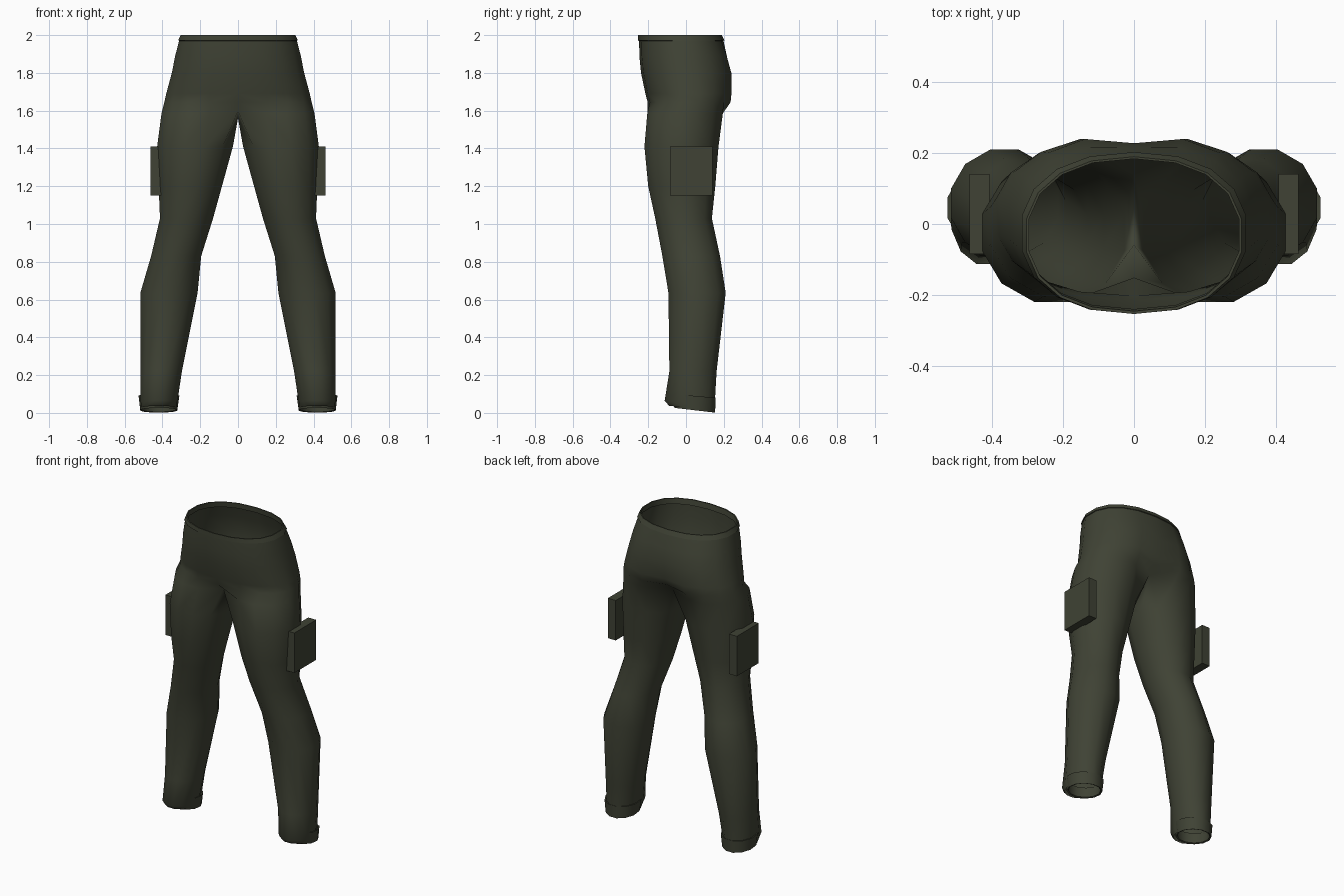
import bpy, bmesh
from math import sin, cos, radians, copysign

if "Cube" in bpy.data.objects:
    bpy.data.objects.remove(bpy.data.objects["Cube"])

mat = bpy.data.materials.new("olive_cloth")
mat.diffuse_color = (0.05, 0.055, 0.035, 1)
mat.use_nodes = True
mat.node_tree.nodes["Principled BSDF"].inputs["Base Color"].default_value = mat.diffuse_color


def spow(v, p):
    return copysign(abs(v) ** p, v)


def half_arc(z, w, yf, yb, cleft=0.0, p=0.88):
    """Ten points from front centre, round the outer side, to back centre."""
    pts = []
    for i in range(10):
        a = radians(-90 + 20 * i)
        x = 0 if i in (0, 9) else w * spow(cos(a), p)
        y = (yf + yb) / 2 + (yb - yf) / 2 * spow(sin(a), p)
        pts.append([x, y - (cleft if i == 9 else 0), z])
    return pts


def ring(z, xi, xo, yf, yb, tilt=0.0):
    """Twelve points; the first ten line up with half_arc, the last two are inseam."""
    k = 1 / cos(radians(15))
    pts = []
    for i in range(12):
        a = radians(-135 + 30 * i)
        pts.append([(xi + xo) / 2 + (xo - xi) / 2 * cos(a) * k,
                    (yf + yb) / 2 + (yb - yf) / 2 * sin(a) * k,
                    z - tilt * sin(a)])
    return pts


def finish(name, bm, smooth=True):
    bmesh.ops.recalc_face_normals(bm, faces=bm.faces)
    me = bpy.data.meshes.new(name)
    bm.to_mesh(me)
    bm.free()
    ob = bpy.data.objects.new(name, me)
    bpy.context.collection.objects.link(ob)
    me.materials.append(mat)
    if smooth:
        bpy.ops.object.select_all(action='DESELECT')
        ob.select_set(True)
        bpy.context.view_layer.objects.active = ob
        bpy.ops.object.shade_smooth_by_angle(angle=radians(50))
    m = ob.modifiers.new("mirror", 'MIRROR')
    m.use_clip = True
    m.merge_threshold = 0.0005
    return ob


def loft(name, rows, wrap=False):
    """Skin consecutive rows; 12-point rows are closed rings, 10-point rows open arcs."""
    bm = bmesh.new()
    vr = [[bm.verts.new(p) for p in r] for r in rows]
    pairs = list(zip(vr, vr[1:])) + ([(vr[-1], vr[0])] if wrap else [])
    for a, b in pairs:
        n = min(len(a), len(b))
        for i in range(n if n == 12 else n - 1):
            j = (i + 1) % n
            bm.faces.new((a[i], b[i], b[j], a[j]))
    return finish(name, bm)


# Seat and legs in one skin: hip arcs, a crotch ring, then leg rings
hips = [half_arc(*r) for r in [
    (1.975, 0.315, -0.248, 0.197, 0.0),
    (1.89, 0.337, -0.247, 0.228, 0.012),
    (1.80, 0.355, -0.238, 0.253, 0.025),
    (1.69, 0.385, -0.215, 0.253, 0.035),
    (1.645, 0.395, -0.203, 0.248, 0.05)]]
crotch = ring(1.585, 0.0, 0.405, -0.205, 0.195)
for i, z in ((0, 1.60), (9, 1.60), (10, 1.56), (11, 1.56)):
    crotch[i][0] = 0
    crotch[i][2] = z
legs = [ring(*r) for r in [
    (1.41, 0.027, 0.428, -0.22, 0.172),
    (1.20, 0.085, 0.42, -0.20, 0.155),
    (1.03, 0.132, 0.413, -0.163, 0.137),
    (0.83, 0.195, 0.46, -0.125, 0.18),
    (0.635, 0.214, 0.517, -0.093, 0.21),
    (0.22, 0.297, 0.517, -0.088, 0.162),
    (0.055, 0.322, 0.515, -0.113, 0.152, 0.01),
    (0.025, 0.327, 0.512, -0.09, 0.15, 0.013)]]
loft("trousers", hips + [crotch] + legs)

# Waistband
loft("waistband", [half_arc(*r) for r in [
    (1.972, 0.321, -0.254, 0.203),
    (2.00, 0.307, -0.254, 0.190),
    (2.00, 0.300, -0.246, 0.184),
    (1.965, 0.303, -0.240, 0.188)]], wrap=True)

# Turned-up cuffs
loft("cuffs", [ring(*r) for r in [
    (0.014, 0.322, 0.517, -0.062, 0.154, 0.013),
    (0.09, 0.311, 0.526, -0.065, 0.157, 0.01),
    (0.088, 0.32, 0.517, -0.056, 0.148, 0.01),
    (0.018, 0.331, 0.508, -0.053, 0.145, 0.013)]], wrap=True)

# Cargo pockets on the outer thighs
bm = bmesh.new()
bmesh.ops.create_cube(bm, size=1)
for v in bm.verts:
    v.co = (0.436 + v.co.x * 0.057, 0.028 + v.co.y * 0.225, 1.28 + v.co.z * 0.26)
finish("cargo_pockets", bm, smooth=False)
